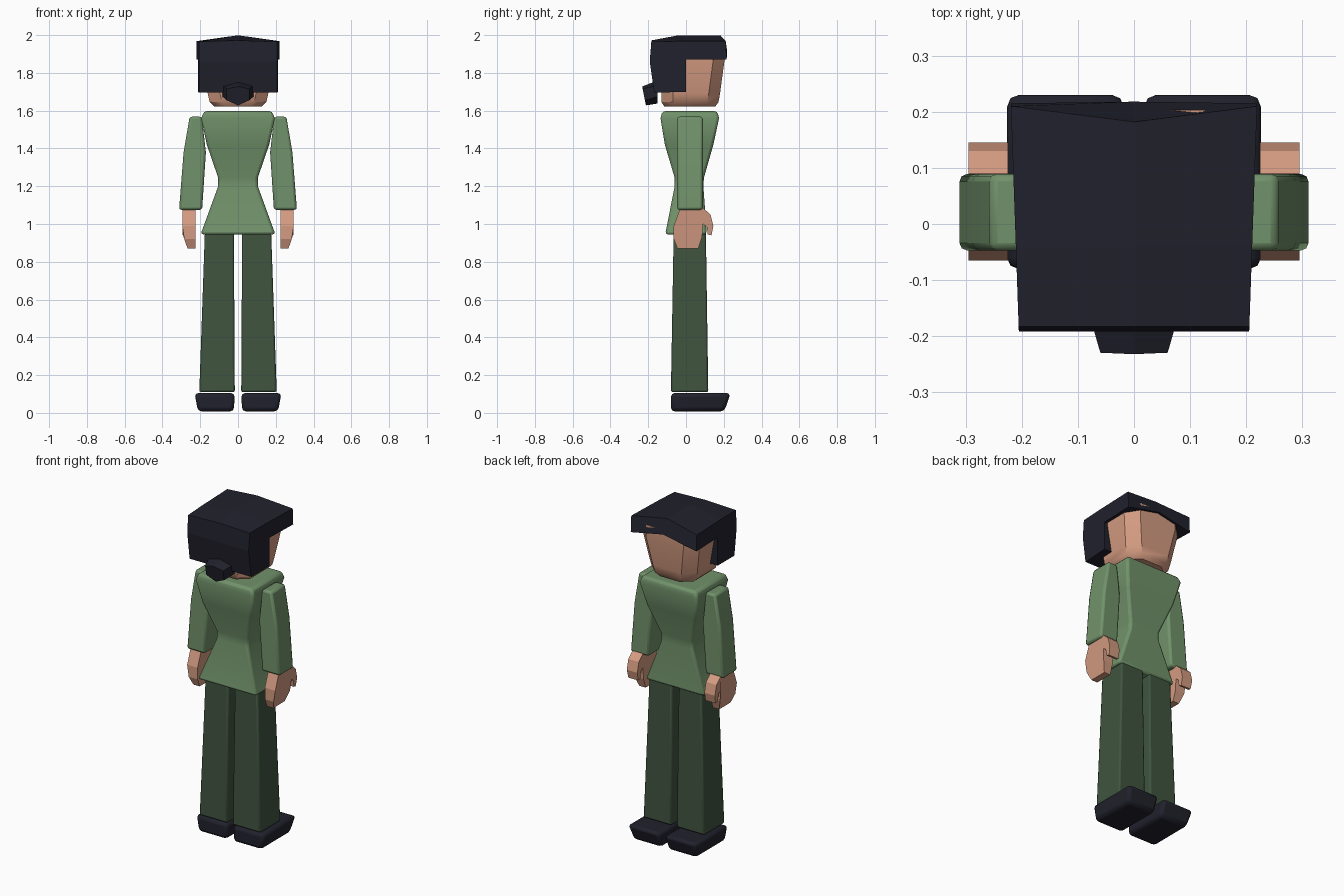
import bpy, bmesh, math

if "Cube" in bpy.data.objects:
    bpy.data.objects.remove(bpy.data.objects["Cube"])


def material(name, rgb):
    m = bpy.data.materials.new(name)
    m.diffuse_color = (*rgb, 1)
    m.use_nodes = True
    m.node_tree.nodes["Principled BSDF"].inputs["Base Color"].default_value = m.diffuse_color
    return m


DARK = material("near_black", (0.0152, 0.0152, 0.026))
SKIN = material("skin", (0.66, 0.33, 0.22))
GREEN = material("jacket_green", (0.165, 0.287, 0.145))
TROUSER = material("trouser_green", (0.050, 0.088, 0.050))


def loft(name, rings, mat, bevel=0.0, segments=2, smooth=True):
    """Skin a list of equal-length rings of points and cap both ends."""
    bm = bmesh.new()
    vs = [[bm.verts.new(p) for p in ring] for ring in rings]
    n = len(rings[0])
    for a, b in zip(vs, vs[1:]):
        for i in range(n):
            j = (i + 1) % n
            bm.faces.new((a[i], a[j], b[j], b[i]))
    bm.faces.new(vs[0][::-1])
    bm.faces.new(vs[-1])
    bmesh.ops.recalc_face_normals(bm, faces=bm.faces)
    me = bpy.data.meshes.new(name)
    bm.to_mesh(me)
    bm.free()
    me.materials.append(mat)
    ob = bpy.data.objects.new(name, me)
    bpy.context.collection.objects.link(ob)
    if bevel:
        mod = ob.modifiers.new("bevel", 'BEVEL')
        mod.width, mod.segments = bevel, segments
        mod.limit_method, mod.angle_limit = 'ANGLE', math.radians(40)
    if smooth:
        bpy.ops.object.select_all(action='DESELECT')
        ob.select_set(True)
        bpy.context.view_layer.objects.active = ob
        bpy.ops.object.shade_smooth_by_angle(angle=math.radians(35))
    return ob


def rect(z, x0, x1, y0, y1):
    return [(x0, y0, z), (x1, y0, z), (x1, y1, z), (x0, y1, z)]


def octagon(z, w, y0, y1, cx, cy):
    """Rectangle with cut corners: cx and cy are the cut sizes."""
    return [(w - cx, y0, z), (w, y0 + cy, z), (w, y1 - cy, z), (w - cx, y1, z),
            (cx - w, y1, z), (-w, y1 - cy, z), (-w, y0 + cy, z), (cx - w, y0, z)]


def mirrored(rings, s):
    return [[(s * x, y, z) for x, y, z in r] for r in rings]


# Jacket body
loft("jacket_body", [
    rect(0.945, -0.198, 0.198, -0.11, 0.11),
    rect(1.20, -0.105, 0.105, -0.06, 0.092),
    rect(1.245, -0.105, 0.105, -0.06, 0.095),
    rect(1.42, -0.165, 0.165, -0.112, 0.145),
    rect(1.56, -0.195, 0.195, -0.135, 0.175),
    rect(1.597, -0.18, 0.18, -0.125, 0.165)], GREEN, 0.014)

# Limbs, one set per side
hand_profile = [(-0.03, 1.085), (-0.065, 0.99), (-0.065, 0.92), (-0.045, 0.87),
                (0.065, 0.87), (0.085, 0.93), (0.09, 1.0), (0.11, 0.985),
                (0.115, 0.945), (0.135, 0.94), (0.145, 0.99), (0.13, 1.05), (0.09, 1.085)]


def hand_outer_x(z):
    return 0.295 - max(0, 0.95 - z) * 0.35


for s, side in ((1, "right"), (-1, "left")):
    loft(side + "_trouser_leg", mirrored([
        rect(0.11, 0.017, 0.205, -0.08, 0.118),
        rect(0.97, 0.022, 0.175, -0.065, 0.105)], s), TROUSER, 0.01)
    loft(side + "_shoe", mirrored([
        rect(0.008, 0.022, 0.212, -0.08, 0.203),
        rect(0.105, 0.017, 0.230, -0.08, 0.236)], s), DARK, 0.02)
    loft(side + "_sleeve", mirrored([
        rect(1.075, 0.190, 0.312, -0.047, 0.089),
        rect(1.38, 0.170, 0.288, -0.047, 0.089),
        rect(1.568, 0.192, 0.256, -0.047, 0.089)], s), GREEN, 0.013)
    loft(side + "_hand", mirrored([
        [(0.225, y, z) for y, z in hand_profile],
        [(hand_outer_x(z), y, z) for y, z in hand_profile]], s), SKIN, smooth=False)

# Head, narrowing to the chin
loft("head", [
    octagon(1.622, 0.125, -0.115, 0.155, 0.06, 0.05),
    octagon(1.645, 0.15, -0.13, 0.172, 0.065, 0.06),
    octagon(1.69, 0.16, -0.13, 0.18, 0.065, 0.06),
    octagon(1.86, 0.19, -0.13, 0.203, 0.065, 0.06),
    octagon(1.935, 0.19, -0.13, 0.203, 0.065, 0.06)], SKIN)

# Hair: side profile swept across three stations, ridged in the middle
side_profile = [(-0.183, 1.965), (-0.04, 1.968), (0.21, 1.968), (0.215, 1.87), (0.0, 1.87),
                (0.0, 1.70), (-0.168, 1.695), (-0.192, 1.86)]
mid_profile = [(-0.183, 1.972), (-0.04, 1.999), (0.182, 1.999), (0.218, 1.915), (0.0, 1.915),
               (0.0, 1.70), (-0.168, 1.695), (-0.192, 1.86)]


def hair_station(s, prof):
    return [(s * (0.212 + 0.035 * y), y, z) for y, z in prof]


loft("hair", [hair_station(-1, side_profile), hair_station(0, mid_profile),
              hair_station(1, side_profile)], DARK, smooth=False)

# Bun: tapered block tilted down from the nape
bun_front = [(-0.083, 1.735), (0, 1.76), (0.083, 1.735), (0.083, 1.675), (0, 1.638), (-0.083, 1.675)]
bun_back = [(-0.06, 1.715), (0, 1.728), (0.06, 1.715), (0.06, 1.655), (0, 1.628), (-0.06, 1.655)]
loft("hair_bun", [[(x, -0.15, z) for x, z in bun_front],
                  [(x, -0.232 + (1.728 - z) * 0.2, z) for x, z in bun_back]], DARK, smooth=False)
